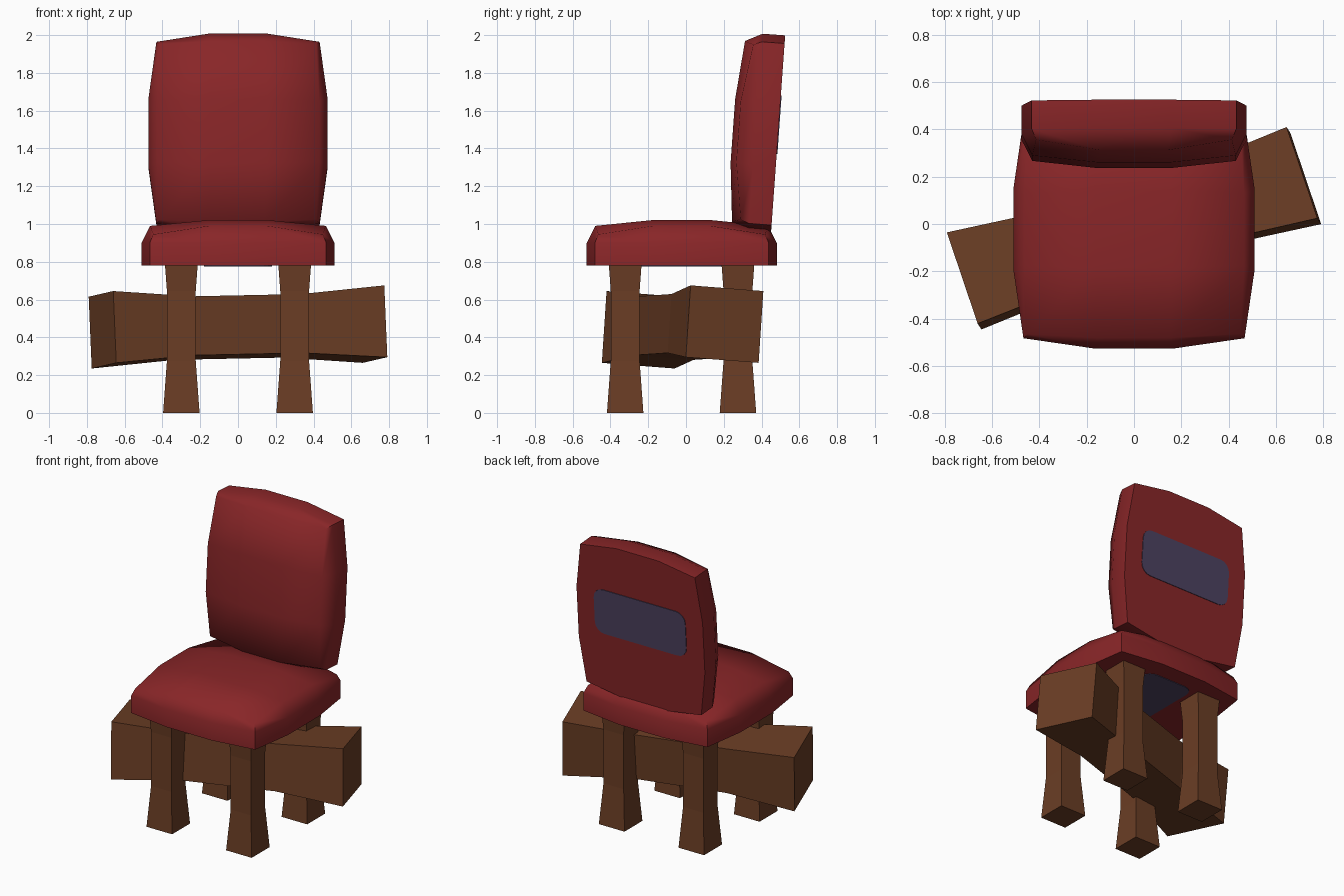
import bpy, bmesh, math
from mathutils import Matrix, Vector

if "Cube" in bpy.data.objects:
    bpy.data.objects.remove(bpy.data.objects["Cube"])


def material(name, rgb):
    m = bpy.data.materials.new(name)
    m.diffuse_color = (*rgb, 1)
    m.use_nodes = True
    m.node_tree.nodes["Principled BSDF"].inputs["Base Color"].default_value = m.diffuse_color
    return m


RED = material("red upholstery", (0.25, 0.019, 0.021))
WOOD = material("brown wood", (0.145, 0.047, 0.018))
BLUE = material("dark blue lining", (0.074, 0.055, 0.119))


def finish(name, bm, mat, smooth=False):
    bmesh.ops.recalc_face_normals(bm, faces=bm.faces)
    mesh = bpy.data.meshes.new(name)
    bm.to_mesh(mesh)
    bm.free()
    mesh.materials.append(mat)
    ob = bpy.data.objects.new(name, mesh)
    bpy.context.collection.objects.link(ob)
    if smooth:
        bpy.ops.object.select_all(action='DESELECT')
        ob.select_set(True)
        bpy.context.view_layer.objects.active = ob
        bpy.ops.object.shade_smooth_by_angle(angle=math.radians(62))
    return ob


def cushion(name, hx, hy, matrix):
    """Flat-backed pad: bulged outline, straight sides, domed 4x4 top."""
    def plan(i, j, inset):
        u, v = (-1, -1/3, 1/3, 1)[i], (-1, -1/3, 1/3, 1)[j]
        ex, ey = abs(u) == 1, abs(v) == 1
        x, y = u * (hx - inset), v * (hy - inset)
        if ex and ey:                       # corners sit inside the bulge
            x -= u * 0.043
            y -= v * 0.043
        return x, y, ex + ey

    bm = bmesh.new()
    top = {}
    for i in range(4):
        for j in range(4):
            x, y, edge = plan(i, j, 0.045 if (i in (0, 3)) != (j in (0, 3)) else 0.018)
            top[i, j] = bm.verts.new((x, y, (0.24, 0.21, 0.165)[edge]))
    for i in range(3):
        for j in range(3):
            bm.faces.new([top[i, j], top[i+1, j], top[i+1, j+1], top[i, j+1]])
    # outline walked round the pad
    loop = ([(i, 0) for i in range(3)] + [(3, j) for j in range(3)] +
            [(i, 3) for i in (3, 2, 1)] + [(0, j) for j in (3, 2, 1)])
    rings = [[top[p] for p in loop]]
    for z in (0.12, 0):
        rings.append([bm.verts.new((*plan(*p, 0)[:2], z)) for p in loop])
    for a, b in zip(rings, rings[1:]):
        for k in range(12):
            n = (k + 1) % 12
            bm.faces.new([a[k], a[n], b[n], b[k]])
    bm.faces.new(rings[-1])
    bm.transform(matrix)
    return finish(name, bm, RED, True)


def patch(name, hx, hy, cy, r, matrix):
    """Thin rounded plate on the flat side of a cushion."""
    bm = bmesh.new()
    pts = []
    for sx, sy, start in ((1, 1, 0), (-1, 1, 90), (-1, -1, 180), (1, -1, 270)):
        for k in range(5):
            a = math.radians(start + k * 22.5)
            pts.append((sx * (hx - r) + r * math.cos(a),
                        cy + sy * (hy - r) + r * math.sin(a), -0.004))
    f = bm.faces.new([bm.verts.new(p) for p in pts])
    ext = bmesh.ops.extrude_face_region(bm, geom=[f])["geom"]
    bmesh.ops.translate(bm, vec=(0, 0, 0.006),
                        verts=[e for e in ext if isinstance(e, bmesh.types.BMVert)])
    bm.transform(matrix)
    return finish(name, bm, BLUE)


def post(name, centre, length, width, depth, waist):
    """Square timber with a straight, narrower middle."""
    c, l, w, d = map(Vector, (centre, length, width, depth))
    bm = bmesh.new()
    rings = []
    for t, k in ((-0.5, 1), (-0.2, waist), (0.2, waist), (0.5, 1)):
        rings.append([bm.verts.new(c + l * t + w * (a * k / 2) + d * (b * k / 2))
                      for a, b in ((-1, -1), (1, -1), (1, 1), (-1, 1))])
    for a, b in zip(rings, rings[1:]):
        for k in range(4):
            n = (k + 1) % 4
            bm.faces.new([a[k], a[n], b[n], b[k]])
    bm.faces.new(rings[0])
    bm.faces.new(rings[-1])
    return finish(name, bm, WOOD)


# seat and backrest share the same pad shape
seat_m = Matrix.Translation((0, -0.0225, 0.78))
back_m = Matrix.Translation((0, 0.4875, 1.475)) @ Matrix.Rotation(math.radians(85.9), 4, 'X')
cushion("seat", 0.51, 0.503, seat_m)
cushion("backrest", 0.475, 0.525, back_m)

# dark lining patches
patch("seat_underside_patch", 0.18, 0.36, 0.02, 0.07, seat_m)
patch("backrest_rear_patch", 0.345, 0.155, 0.05, 0.07, back_m)

# legs
for side, x in (("left", -0.3), ("right", 0.3)):
    for end, y in (("front", -0.322), ("back", 0.275)):
        post(f"{end}_{side}_leg", (x, y, 0.46), (0, 0, 0.92),
             (0.193, 0, 0), (0, 0.193, 0), 0.79)

# skewed beam through the legs
post("cross_beam", (0, -0.018, 0.455), (1.435, 0.445, 0.03),
     (-0.13, 0.385, -0.03), (-0.016, 0.025, 0.38), 0.82)
